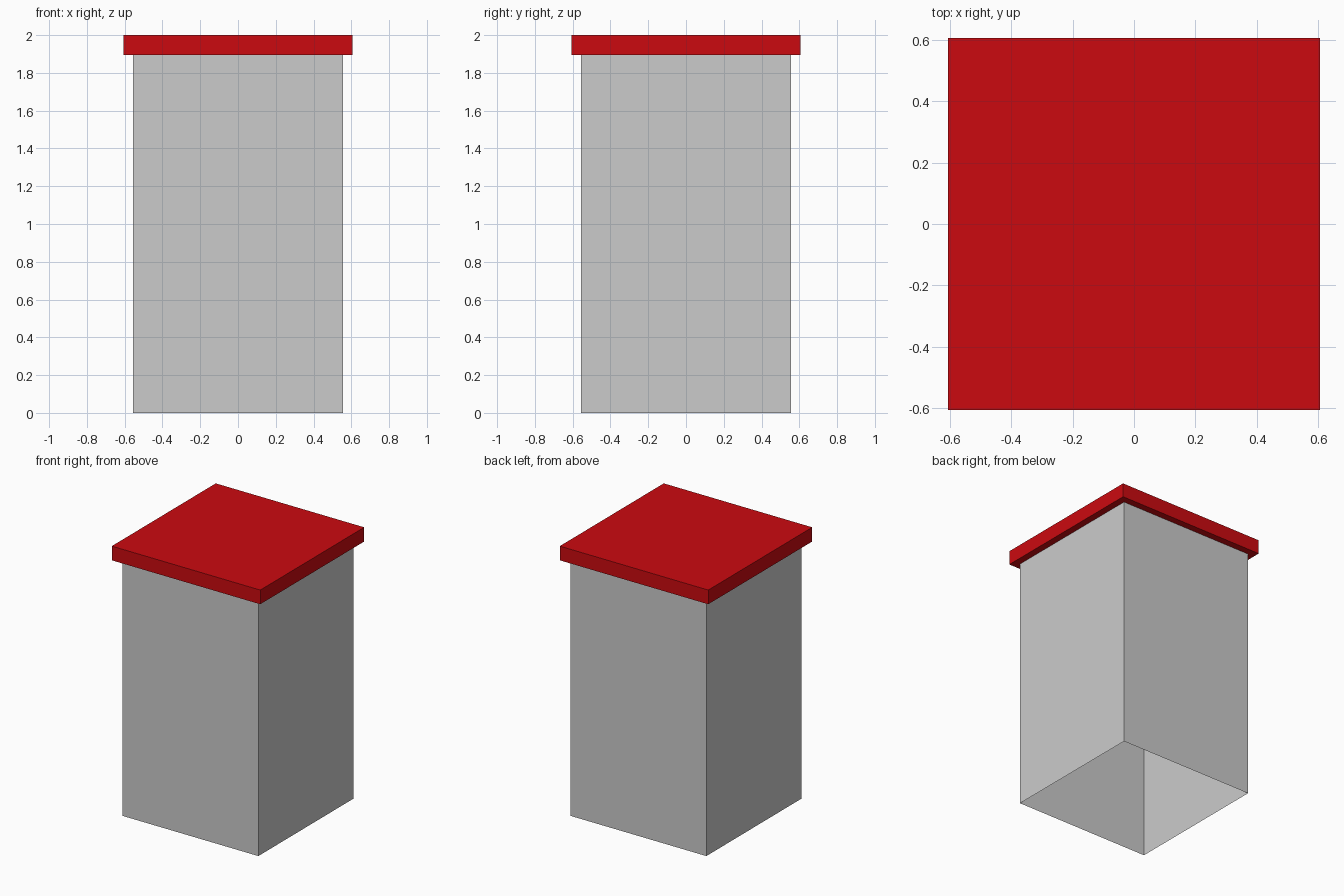
import bpy, bmesh

if "Cube" in bpy.data.objects:
    bpy.data.objects.remove(bpy.data.objects["Cube"])


def box(name, half, z0, z1, open_ends=False):
    """Square box from z0 to z1; open_ends leaves only the four side walls."""
    bm = bmesh.new()
    bmesh.ops.create_cube(bm, size=2)
    for v in bm.verts:
        v.co = (v.co.x * half, v.co.y * half, z1 if v.co.z > 0 else z0)
    if open_ends:
        bm.normal_update()
        ends = [f for f in bm.faces if abs(f.normal.z) > 0.5]
        bmesh.ops.delete(bm, geom=ends, context='FACES_ONLY')
    mesh = bpy.data.meshes.new(name)
    bm.to_mesh(mesh)
    bm.free()
    obj = bpy.data.objects.new(name, mesh)
    bpy.context.collection.objects.link(obj)
    return obj


CAP_BOTTOM = 1.895

# Hollow pillar, open underneath
box("pillar_walls", 0.555, 0, CAP_BOTTOM, open_ends=True)

# Overhanging red cap
cap = box("cap", 0.607, CAP_BOTTOM, 2)
red = bpy.data.materials.new("red")
red.diffuse_color = (0.6, 0.003, 0.005, 1)
red.use_nodes = True
red.node_tree.nodes["Principled BSDF"].inputs["Base Color"].default_value = red.diffuse_color
cap.data.materials.append(red)
